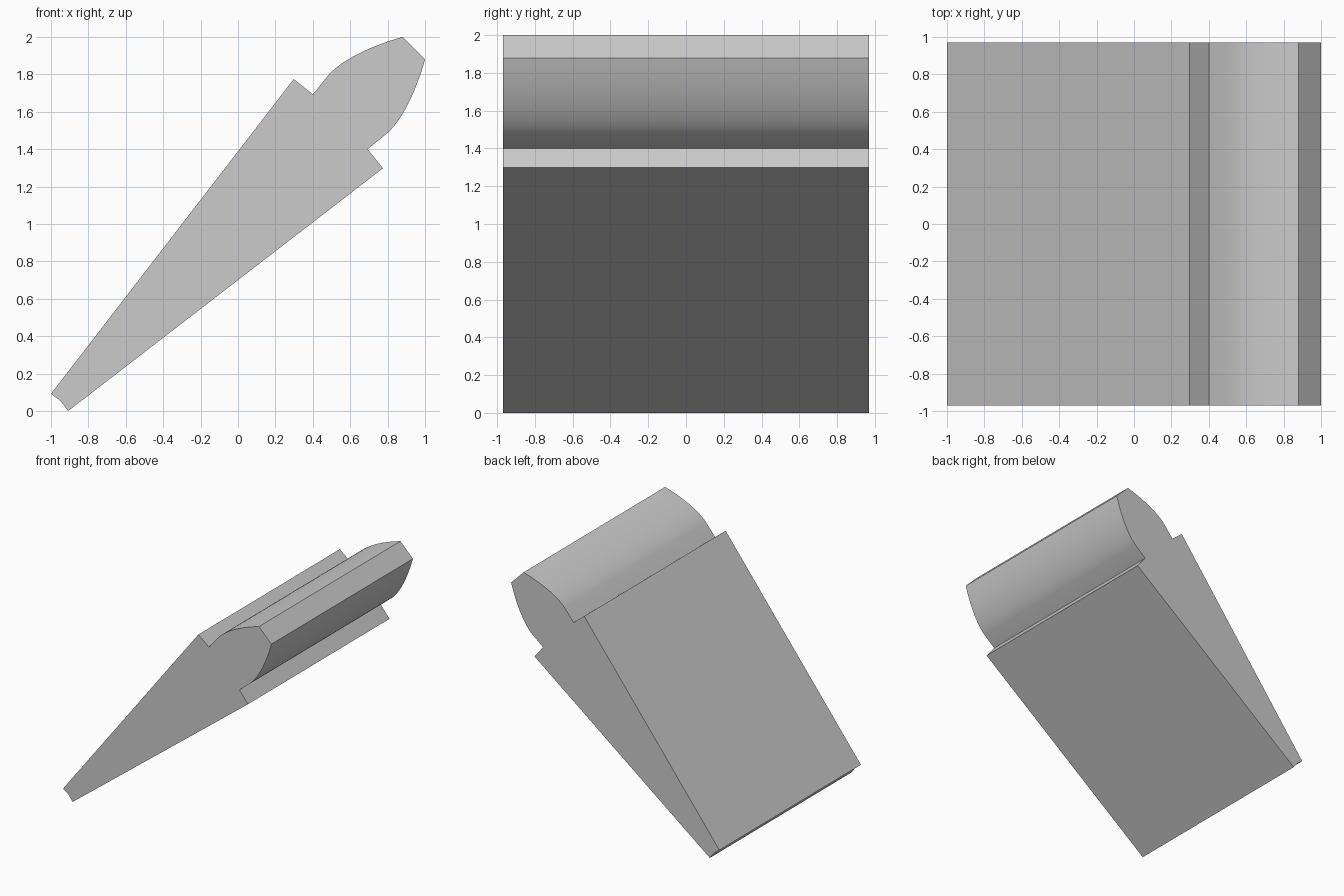
import bpy, bmesh
from mathutils import Vector
from mathutils.geometry import interpolate_bezier

if "Cube" in bpy.data.objects:
    bpy.data.objects.remove(bpy.data.objects["Cube"])

HALF_WIDTH = 0.97

# Lower half of the profile (x, z), from the narrow tip to the blunt nose
half = [(-0.95, 0.055), (-0.908, 0.0), (0.775, 1.298), (0.693, 1.40)]
curve = interpolate_bezier(Vector((0.80, 1.487)), Vector((0.885, 1.565)),
                           Vector((0.955, 1.72)), Vector((1.0, 1.88)), 14)
half += [(p.x, p.y) for p in curve]

# Mirror across the 45 degree axis z = x + 1; the tip centre is shared
profile = half + [(z - 1, x + 1) for x, z in reversed(half[1:])]

# Extrude the profile along y
bm = bmesh.new()
face = bm.faces.new([bm.verts.new((x, -HALF_WIDTH, z)) for x, z in profile])
result = bmesh.ops.extrude_face_region(bm, geom=[face], use_keep_orig=True)
verts = [g for g in result["geom"] if isinstance(g, bmesh.types.BMVert)]
bmesh.ops.translate(bm, verts=verts, vec=(0, 2 * HALF_WIDTH, 0))
bmesh.ops.recalc_face_normals(bm, faces=bm.faces)
mesh = bpy.data.meshes.new("wedge_block")
bm.to_mesh(mesh)
bm.free()

block = bpy.data.objects.new("wedge_block", mesh)
bpy.context.collection.objects.link(block)
bpy.context.view_layer.objects.active = block
block.select_set(True)
bpy.ops.object.shade_smooth_by_angle(angle=0.35)
